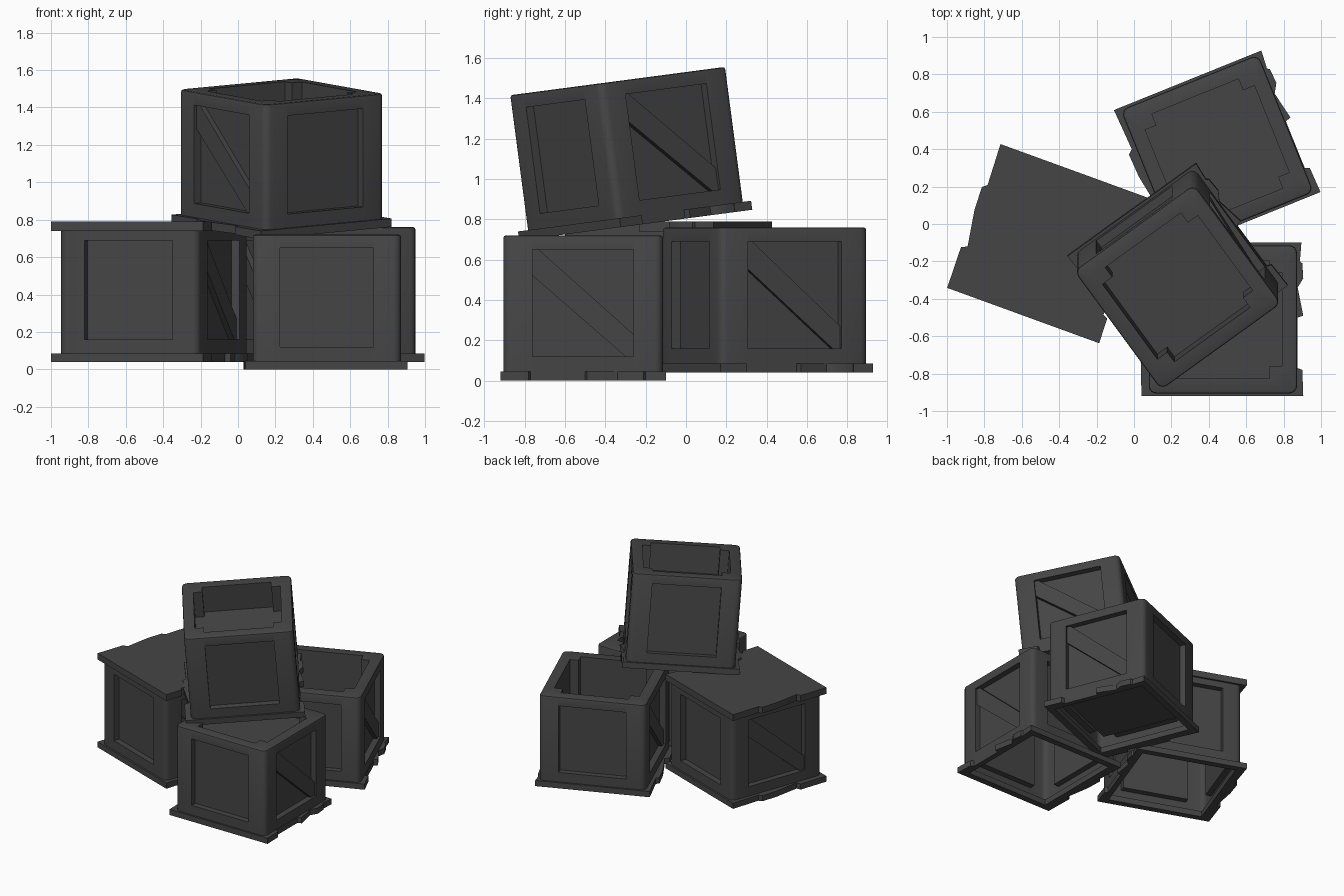
import bpy, bmesh
from math import radians, sin, cos, pi
from mathutils import Matrix, Vector

if "Cube" in bpy.data.objects:
    bpy.data.objects.remove(bpy.data.objects["Cube"])

dark = bpy.data.materials.new("dark_paint")
dark.diffuse_color = (0.06, 0.06, 0.06, 1)
dark.use_nodes = True
dark.node_tree.nodes["Principled BSDF"].inputs["Base Color"].default_value = dark.diffuse_color

H = 0.396     # half width of the crate body
P = 0.25      # half width of the recessed side panel
WALL = 0.315  # inner wall distance from centre
DEEP = 0.35   # distance of the recessed panel from the centre
BASE = 0.045  # thickness of the plank slab
EASE = 0.012  # rounding of the top rim


def rect(x0, x1, y0, y1):
    return [(x0, y0), (x1, y0), (x1, y1), (x0, y1)]


def sheet(bm, outline, z0, z1, mat, closed=False):
    """Sweep an xy line from z0 to z1 as a bare skin without caps."""
    low = [bm.verts.new(mat @ Vector((x, y, z0))) for x, y in outline]
    high = [bm.verts.new(mat @ Vector((x, y, z1))) for x, y in outline]
    n = len(outline)
    for i in range(n if closed else n - 1):
        j = (i + 1) % n
        bm.faces.new((low[i], low[j], high[j], high[i]))


def flat(bm, outline, z, mat):
    """One flat face."""
    bm.faces.new([bm.verts.new(mat @ Vector((x, y, z))) for x, y in outline])


def slab(bm, outline, z0, z1, hole=None):
    """A flat plate with an optional hole, given its thickness by extrusion."""
    edges = []
    for loop in [outline] + ([hole] if hole else []):
        vs = [bm.verts.new((x, y, z0)) for x, y in loop]
        edges += [bm.edges.new((vs[i - 1], vs[i])) for i in range(len(vs))]
    bmesh.ops.triangle_fill(bm, edges=edges, use_beauty=True)
    ext = bmesh.ops.extrude_face_region(bm, geom=bm.faces[:], use_keep_orig=True)
    bmesh.ops.translate(bm, vec=(0, 0, z1 - z0),
                        verts=[g for g in ext['geom'] if isinstance(g, bmesh.types.BMVert)])
    bmesh.ops.recalc_face_normals(bm, faces=bm.faces)


def finish(bm, name, world):
    mesh = bpy.data.meshes.new(name)
    bm.to_mesh(mesh)
    bm.free()
    mesh.materials.append(dark)
    ob = bpy.data.objects.new(name, mesh)
    bpy.context.collection.objects.link(ob)
    ob.matrix_world = world
    bpy.ops.object.select_all(action='DESELECT')
    ob.select_set(True)
    bpy.context.view_layer.objects.active = ob
    bpy.ops.object.shade_smooth_by_angle(angle=radians(35))


# Corner post section: outer skin with a rounded corner, inner step facing the inside
R = 0.04
OUTER = [(P, -H)] + [(H - R + R * sin(a), -H + R - R * cos(a))
                     for a in (pi / 2 * i / 4 for i in range(5))] + [(H, -P)]
INNER = [(WALL, -P), (P, -P), (P, -WALL)]

# Plank slab outline, chipped along both plank ends
SLAB = [(0.43, -0.41), (0.425, -0.27), (0.40, -0.26), (0.40, 0.01), (0.43, 0.02),
        (0.40, 0.17), (0.43, 0.22), (0.425, 0.30), (0.412, 0.31), (0.42, 0.41),
        (-0.43, 0.41), (-0.42, 0.18), (-0.445, 0.16), (-0.44, 0.03),
        (-0.408, -0.165), (-0.44, -0.18), (-0.435, -0.41)]

# Diagonal brace outline on a side panel (across, up)
BRACE = [(-P, 0.65), (-P, 0.52), (0.21, 0.12), (P, 0.12), (P, 0.23), (-0.22, 0.65)]

# Stands an outline upright so that its depth points out of the front
UPRIGHT = Matrix.Rotation(pi / 2, 4, 'X')


def crate(label, world, top=0.72, floor=None):
    """Open crate with an inner floor at the given height, or a lidded one without."""
    posts, rails, panels, braces = (bmesh.new() for _ in range(4))
    for k in range(4):
        turn = Matrix.Rotation(pi / 2 * k, 4, 'Z')
        side = turn @ UPRIGHT
        # corner post skin and rails flush with it
        sheet(posts, OUTER, BASE, top, turn)
        flat(rails, rect(-P, P, BASE, 0.12), H, side)
        flat(rails, rect(-P, P, 0.65, top), H, side)
        # recessed panel with its reveal
        frame = rect(-P, P, 0.12, 0.65)
        sheet(panels, frame[::-1], DEEP, H, side, closed=True)
        flat(panels, frame, DEEP, side)
        # diagonal braces on the plank-end sides
        if k % 2:
            sheet(braces, BRACE, DEEP, 0.38, side, closed=True)
            flat(braces, BRACE, 0.38, side)
        if floor:
            # rim and inner walls above the floor
            flat(posts, OUTER + INNER, top, turn)
            sheet(posts, INNER, floor, top, turn)
            flat(rails, rect(-P, P, -H, -WALL), top, turn)
            sheet(rails, [(P, -WALL), (-P, -WALL)], floor, top, turn)
    # join each part's skins and round the outer edge of the top rim
    for bm, part in ((posts, "corner_posts"), (rails, "rails"),
                     (panels, "side_panels"), (braces, "diagonal_braces")):
        bmesh.ops.remove_doubles(bm, verts=bm.verts, dist=1e-5)
        if floor and part in ("corner_posts", "rails"):
            rim = [e for e in bm.edges if len(e.link_faces) == 2
                   and all(abs(v.co.z - top) < 1e-4
                           and max(abs(v.co.x), abs(v.co.y)) > WALL + 0.03 for v in e.verts)]
            bmesh.ops.bevel(bm, geom=rim, offset=EASE, segments=2, profile=0.5, affect='EDGES')
        finish(bm, f"{label}_{part}", world)

    # chipped plank base, open underneath
    base = bmesh.new()
    slab(base, SLAB, 0, BASE, rect(-0.36, 0.36, -0.36, 0.36))
    finish(base, label + "_base_planks", world)

    # chipped plank lid, or the floor inside an open crate
    cover = bmesh.new()
    if floor:
        flat(cover, rect(-WALL, WALL, -WALL, WALL), floor, Matrix())
        finish(cover, label + "_inner_floor", world)
    else:
        slab(cover, SLAB, top, top + 0.05)
        finish(cover, label + "_lid", world)


def place(x, y, z, spin, tilt=0):
    return (Matrix.Translation(Vector((x, y, z))) @ Matrix.Rotation(radians(tilt), 4, 'X')
            @ Matrix.Rotation(radians(spin), 4, 'Z'))


crate("front_crate", place(0.475, -0.51, 0, 0), floor=0.66)
crate("back_crate", place(0.445, 0.39, 0.04, 22), floor=0.10)
crate("left_crate", place(-0.45, -0.105, 0.04, -20), top=0.70)
crate("top_crate", place(0.233, -0.245, 0.772, 36, 7.5), floor=0.51)
